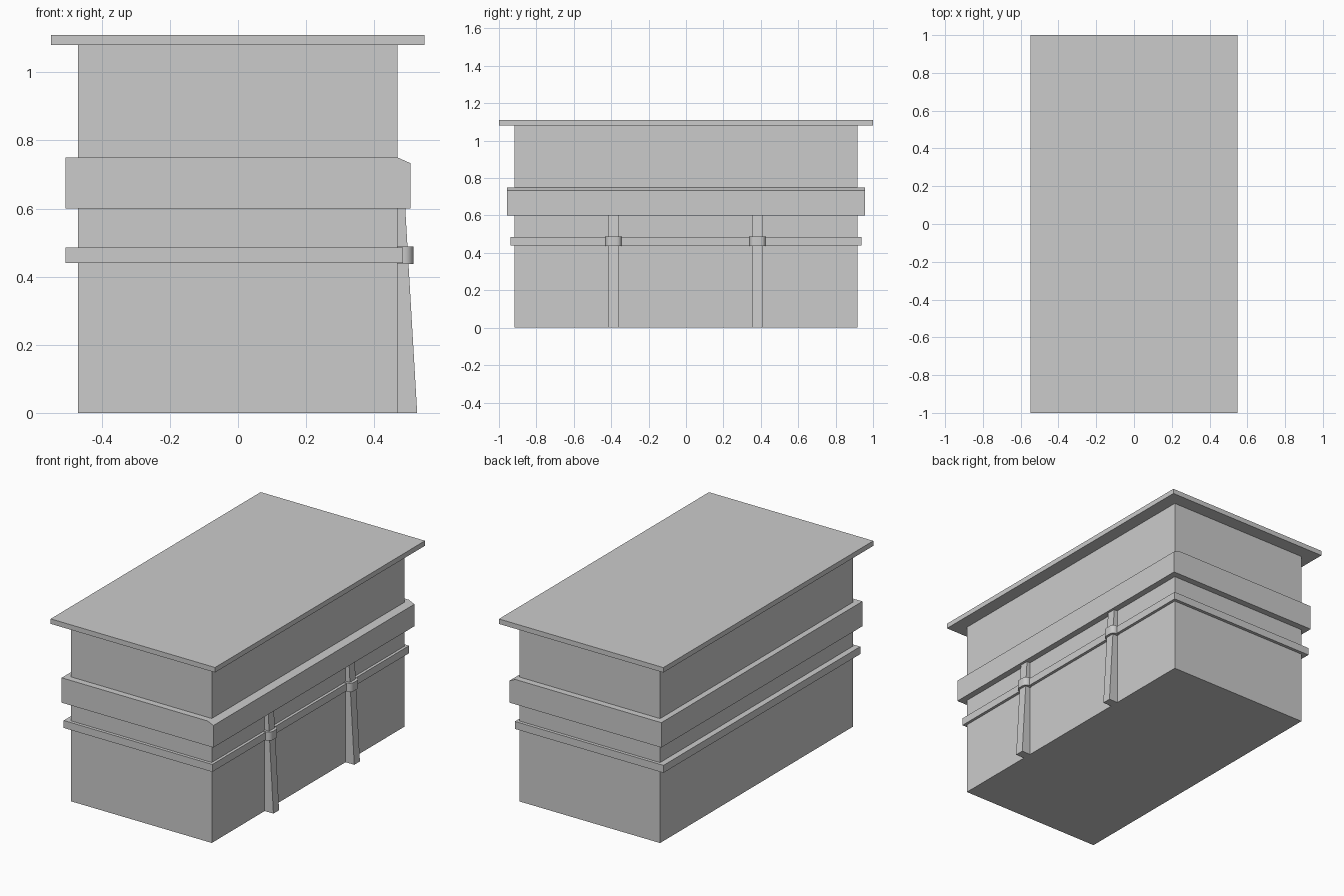
import bpy, bmesh, math

if "Cube" in bpy.data.objects:
    bpy.data.objects.remove(bpy.data.objects["Cube"])


def prism(name, pts, a, b, axis):
    """Extrude a 2D outline from a to b: axis 'Y' takes (x, z), axis 'Z' takes (x, y)."""
    place = (lambda p, t: (p[0], t, p[1])) if axis == 'Y' else (lambda p, t: (p[0], p[1], t))
    bm = bmesh.new()
    low = [bm.verts.new(place(p, a)) for p in pts]
    high = [bm.verts.new(place(p, b)) for p in pts]
    bm.faces.new(low)
    bm.faces.new(high)
    n = len(pts)
    for i in range(n):
        j = (i + 1) % n
        bm.faces.new((low[i], low[j], high[j], high[i]))
    bmesh.ops.recalc_face_normals(bm, faces=bm.faces)
    me = bpy.data.meshes.new(name)
    bm.to_mesh(me)
    bm.free()
    ob = bpy.data.objects.new(name, me)
    bpy.context.collection.objects.link(ob)
    return ob


def box(name, x0, x1, half_y, z0, z1):
    return prism(name, [(x0, z0), (x1, z0), (x1, z1), (x0, z1)], -half_y, half_y, 'Y')


# Main block, thin roof slab and lower trim
box("body", -0.47, 0.468, 0.918, 0, 1.08)
box("roof_slab", -0.549, 0.547, 1.0, 1.08, 1.11)
box("lower_trim", -0.506, 0.485, 0.937, 0.44, 0.485)

# Wide band with a sloped top edge on the right side
prism("wide_band", [(-0.506, 0.60), (0.506, 0.60), (0.506, 0.733),
                    (0.468, 0.75), (-0.506, 0.75)], -0.957, 0.957, 'Y')

# Tapered posts with rounded collars on the right side
for label, yc in (("front", -0.387), ("back", 0.383)):
    prism(label + "_post", [(0.46, 0), (0.526, 0), (0.491, 0.60), (0.46, 0.60)],
          yc - 0.027, yc + 0.027, 'Y')
    r, half, face = 0.028, 0.043, 0.515
    outline = [(0.46, yc - half)]
    for start, cy in ((-90, yc - half + r), (0, yc + half - r)):
        for k in range(7):
            t = math.radians(start + 15 * k)
            outline.append((face - r + r * math.cos(t), cy + r * math.sin(t)))
    outline.append((0.46, yc + half))
    collar = prism(label + "_collar", outline, 0.437, 0.489, 'Z')
    bpy.ops.object.select_all(action='DESELECT')
    collar.select_set(True)
    bpy.context.view_layer.objects.active = collar
    bpy.ops.object.shade_smooth_by_angle(angle=math.radians(30))
